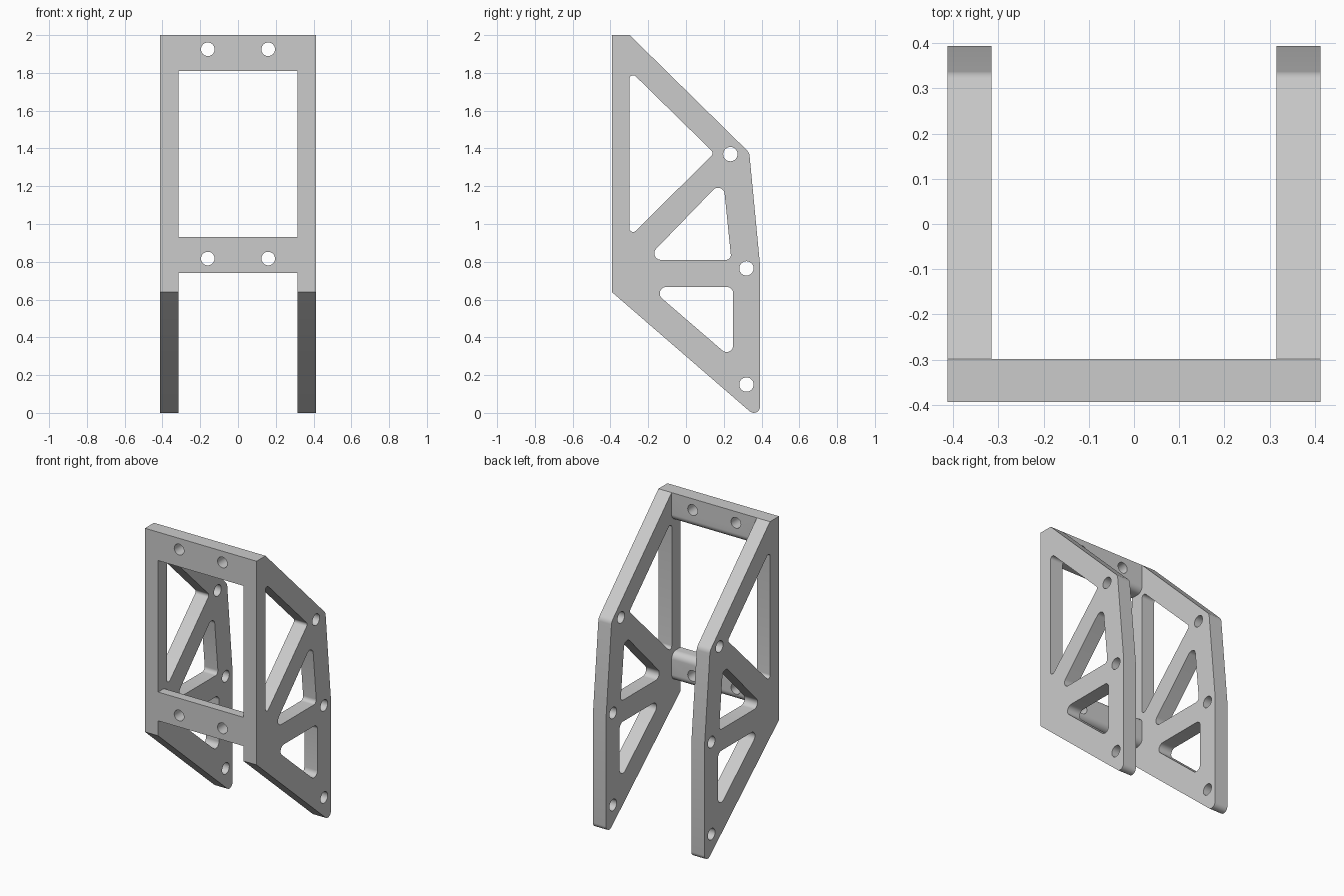
import bpy, bmesh
from math import radians, cos, sin, tan, tau
from mathutils import Vector

cube = bpy.data.objects.get("Cube")
if cube:
    bpy.data.objects.remove(cube)

grey = bpy.data.materials.new("light_grey")
grey.use_nodes = True
GREY = (0.6, 0.6, 0.6, 1)
grey.diffuse_color = GREY
grey.node_tree.nodes["Principled BSDF"].inputs["Base Color"].default_value = GREY


def rounded(corners, segments=10):
    """Outline from (a, b, radius) corners, each filleted to its radius."""
    out = []
    n = len(corners)
    for i, (a, b, r) in enumerate(corners):
        p = Vector((a, b))
        if r == 0:
            out.append(p)
            continue
        u = (Vector(corners[i - 1][:2]) - p).normalized()
        v = (Vector(corners[(i + 1) % n][:2]) - p).normalized()
        half = u.angle(v) / 2
        centre = p + (u + v).normalized() * (r / sin(half))
        start = p + u * (r / tan(half)) - centre
        end = p + v * (r / tan(half)) - centre
        sweep = start.angle(end)
        for k in range(segments + 1):
            t = sweep * k / segments
            out.append(centre + (start * sin(sweep - t) + end * sin(t)) / sin(sweep))
    return out


def circle(a, b, r, n=32):
    return [Vector((a + r * cos(tau * k / n), b + r * sin(tau * k / n))) for k in range(n)]


def extrude_profile(name, loops, x0, x1):
    """Fill y-z loops (inner loops become holes) and extrude them from x0 to x1."""
    curve = bpy.data.curves.new(name, "CURVE")
    curve.dimensions = "2D"
    curve.fill_mode = "BOTH"
    curve.extrude = (x1 - x0) / 2
    for loop in loops:
        spline = curve.splines.new("POLY")
        spline.points.add(len(loop) - 1)
        for point, p in zip(spline.points, loop):
            point.co = (p.x, p.y, 0, 1)
        spline.use_cyclic_u = True
    helper = bpy.data.objects.new(name + "_outline", curve)
    bpy.context.collection.objects.link(helper)
    bpy.context.view_layer.update()
    mesh = bpy.data.meshes.new_from_object(
        helper.evaluated_get(bpy.context.evaluated_depsgraph_get()))
    bpy.data.objects.remove(helper)
    bm = bmesh.new()
    bm.from_mesh(mesh)
    for v in bm.verts:
        v.co = (v.co.z + (x0 + x1) / 2, v.co.x, v.co.y)
    bmesh.ops.remove_doubles(bm, verts=bm.verts, dist=0.0001)
    bmesh.ops.recalc_face_normals(bm, faces=bm.faces)
    bm.to_mesh(mesh)
    bm.free()
    mesh.name = name
    mesh.materials.clear()
    mesh.materials.append(grey)
    obj = bpy.data.objects.new(name, mesh)
    bpy.context.collection.objects.link(obj)
    return obj


def shade(obj):
    bpy.ops.object.select_all(action="DESELECT")
    obj.select_set(True)
    bpy.context.view_layer.objects.active = obj
    bpy.ops.object.shade_smooth_by_angle(angle=radians(25))


FRONT, INNER_Y, BACK = -0.393, -0.298, 0.393
INNER_X, OUTER_X = 0.315, 0.412

# Side plates: outline, three rounded cut-outs, three bolt holes
plate_loops = [
    rounded([(FRONT, 2, 0), (INNER_Y, 2, 0), (0.335, 1.378, 0.05),
             (BACK, 0.77, 0), (BACK, -0.04, 0.034), (FRONT, 0.64, 0)]),
    rounded([(-0.3, 1.815, 0.02), (0.149, 1.375, 0.02), (-0.3, 0.93, 0.02)]),
    rounded([(-0.215, 0.81, 0.035), (0.197, 1.235, 0.035), (0.24, 0.81, 0.025)]),
    rounded([(-0.198, 0.667, 0.035), (0.25, 0.667, 0.035), (0.25, 0.281, 0.035)]),
    circle(0.235, 1.37, 0.038),
    circle(0.32, 0.765, 0.038),
    circle(0.32, 0.15, 0.038),
]
shade(extrude_profile("left_side_plate", plate_loops, INNER_X, OUTER_X))
shade(extrude_profile("right_side_plate", plate_loops, -OUTER_X, -INNER_X))


# Cross bars: rounded inner edges, two bolt holes drilled front to back
def cross_bar(name, bottom, top, top_radius, hole_z):
    profile = rounded([(FRONT, bottom, 0), (FRONT, top, 0),
                       (INNER_Y, top, top_radius), (INNER_Y, bottom, 0.045)])
    bar = extrude_profile(name, [profile], -INNER_X, INNER_X)
    for x in (-0.16, 0.16):
        bpy.ops.mesh.primitive_cylinder_add(
            vertices=32, radius=0.036, depth=0.4,
            location=(x, FRONT, hole_z), rotation=(radians(90), 0, 0))
        cutter = bpy.context.object
        cutter.hide_render = True
        cutter.data.materials.append(grey)
        mod = bar.modifiers.new("bolt_hole", "BOOLEAN")
        mod.operation = "DIFFERENCE"
        mod.solver = "EXACT"
        mod.object = cutter
        bpy.context.view_layer.objects.active = bar
        bpy.ops.object.modifier_apply(modifier=mod.name)
        bpy.data.objects.remove(cutter)
    shade(bar)


cross_bar("upper_cross_bar", 1.81, 2, 0, 1.925)
cross_bar("lower_cross_bar", 0.74, 0.932, 0.045, 0.817)
